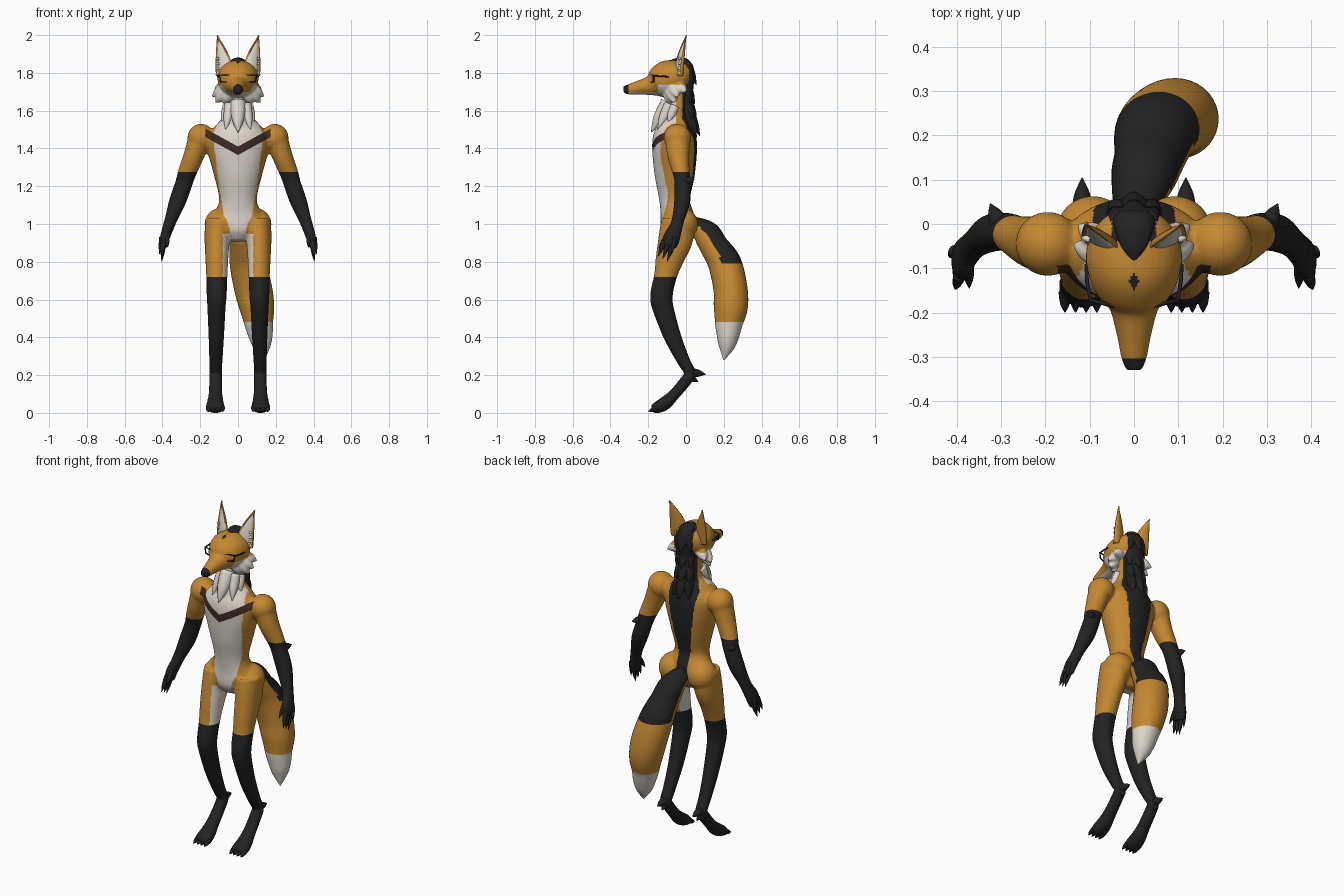
import bpy, bmesh
from mathutils import Vector

cube = bpy.data.objects.get("Cube")
if cube:
    bpy.data.objects.remove(cube, do_unlink=True)

# ---- materials ----
ORANGE, WHITE, BLACK, BROWN = range(4)
PALETTE = [("orange fur", (0.56, 0.25, 0.032)), ("cream fur", (0.72, 0.67, 0.60)),
           ("black fur", (0.016, 0.016, 0.017)), ("brown marking", (0.045, 0.022, 0.016))]
materials = []
for label, rgb in PALETTE:
    mat = bpy.data.materials.new(label)
    mat.use_nodes = True
    mat.diffuse_color = (*rgb, 1)
    shader = mat.node_tree.nodes["Principled BSDF"]
    shader.inputs["Base Color"].default_value = (*rgb, 1)
    shader.inputs["Roughness"].default_value = 0.8
    materials.append(mat)


# ---- helpers ----
def loft(bm, stations, segs=24, sub=6):
    """Smooth tube through (x, y, z, side radius, depth radius) stations."""
    pts = [Vector(s) for s in stations]
    pts = [pts[0]] + pts + [pts[-1]]
    path = []
    for a, b, c, d in zip(pts, pts[1:], pts[2:], pts[3:]):
        for k in range(sub):
            t = k / sub
            path.append(b + (c - a) * (t / 2) + (a * 2 - b * 5 + c * 4 - d) * (t * t / 2)
                        + (b * 3 - a - c * 3 + d) * (t ** 3 / 2))
    path.append(pts[-1])
    rings = []
    unit = bmesh.new()
    bmesh.ops.create_circle(unit, segments=segs, radius=1)
    circle = [v.co.copy() for v in unit.verts]
    unit.free()
    for i, p in enumerate(path):
        along = (path[min(i + 1, len(path) - 1)] - path[max(i - 1, 0)]).to_3d().normalized()
        ref = Vector((0, 1, 0)) if abs(along.x) > 0.9 else Vector((1, 0, 0))
        u = (ref - along * ref.dot(along)).normalized()
        v = along.cross(u)
        ra, rb = max(p[3], 0.001), max(p[4], 0.001)
        rings.append([bm.verts.new(p.to_3d() + u * (c.x * ra) + v * (c.y * rb)) for c in circle])
    faces = [bm.faces.new(rings[0]), bm.faces.new(rings[-1])]
    for lo, hi in zip(rings, rings[1:]):
        for j in range(segs):
            faces.append(bm.faces.new((lo[j - 1], lo[j], hi[j], hi[j - 1])))
    bmesh.ops.recalc_face_normals(bm, faces=faces)


def flip(stations, side):
    return [(s[0] * side, *s[1:]) for s in stations]


def pair(bm, stations, **options):
    for side in (1, -1):
        loft(bm, flip(stations, side), **options)


def spike(bm, root, tip, r, sides=(1, -1), thin=1.0):
    """Curved-in pointed tuft, claw or finger."""
    mid = (Vector(root) * 0.45 + Vector(tip) * 0.55)
    for side in sides:
        loft(bm, flip([(*root, r, r * thin), (*mid, r * 0.75, r * 0.75 * thin),
                       (*tip, 0.001, 0.001)], side), segs=10, sub=4)


def ball(bm, co, r):
    for side in (1, -1):
        made = bmesh.ops.create_uvsphere(bm, u_segments=24, v_segments=16, radius=r)
        bmesh.ops.translate(bm, verts=made["verts"], vec=(co[0] * side, co[1], co[2]))


def finish(name, bm, rule, voxel=0.0, planes=()):
    """Make the object, optionally fuse it into one skin, then paint by rule."""
    mesh = bpy.data.meshes.new(name)
    bm.to_mesh(mesh)
    bm.free()
    ob = bpy.data.objects.new(name, mesh)
    bpy.context.collection.objects.link(ob)
    if voxel:
        fuse = ob.modifiers.new("fuse", "REMESH")
        fuse.mode, fuse.voxel_size = "VOXEL", voxel
        soften = ob.modifiers.new("soften", "SMOOTH")
        soften.factor, soften.iterations = 0.5, 5
        graph = bpy.context.evaluated_depsgraph_get()
        ob.data = bpy.data.meshes.new_from_object(ob.evaluated_get(graph))
        ob.modifiers.clear()
    ob.data.materials.clear()
    for mat in materials:
        ob.data.materials.append(mat)
    bm = bmesh.new()
    bm.from_mesh(ob.data)
    for co, no in planes:
        bmesh.ops.bisect_plane(bm, geom=bm.verts[:] + bm.edges[:] + bm.faces[:],
                               plane_co=co, plane_no=no, dist=0.0001)
    for v in bm.verts:
        v.co.z = max(v.co.z, 0)
    bm.normal_update()
    for f in bm.faces:
        f.material_index = rule(f.calc_center_median(), f.normal)
        f.smooth = True
    bm.to_mesh(ob.data)
    bm.free()
    return ob


def plain(index):
    return lambda c, n: index


def lerp(table, z):
    for (z0, w0), (z1, w1) in zip(table, table[1:]):
        if z0 <= z <= z1:
            return w0 + (w1 - w0) * (z - z0) / (z1 - z0)
    return 0


# ---- body: torso, neck, arms and legs fused into one skin ----
bm = bmesh.new()
loft(bm, [(0, -.055, .91, .05, .05), (0, -.05, .96, .11, .085), (0, -.045, 1.03, .14, .09),
          (0, -.06, 1.12, .10, .08), (0, -.06, 1.25, .125, .105), (0, -.06, 1.38, .16, .118),
          (0, -.06, 1.46, .165, .115), (0, -.055, 1.52, .12, .09), (0, -.05, 1.57, .07, .06)], segs=40)
loft(bm, [(0, -.07, 1.47, .085, .1), (0, -.065, 1.55, .08, .08),
          (0, -.045, 1.64, .068, .06), (0, -.045, 1.74, .07, .06)])
ball(bm, (.195, -.045, 1.457), .073)
ball(bm, (.093, -.02, 1.0), .084)
pair(bm, [(.2, -.045, 1.46, .062, .068), (.235, -.04, 1.36, .054, .058), (.27, -.025, 1.27, .049, .045),
          (.285, -.018, 1.22, .046, .043), (.32, -.02, 1.12, .045, .043), (.353, -.04, 1.03, .034, .034),
          (.37, -.055, .98, .03, .036), (.386, -.075, .93, .026, .046), (.393, -.09, .88, .02, .042)])
pair(bm, [(.1, -.04, 1.02, .075, .09), (.11, -.055, .92, .067, .092), (.112, -.085, .82, .061, .076),
          (.112, -.11, .72, .056, .06), (.113, -.13, .62, .053, .06), (.114, -.12, .55, .048, .056),
          (.115, -.07, .40, .041, .046), (.117, -.01, .27, .035, .034), (.117, .022, .21, .034, .03),
          (.118, -.005, .165, .034, .031), (.119, -.06, .1, .037, .03), (.12, -.11, .052, .045, .036),
          (.12, -.15, .03, .05, .032), (.12, -.18, .02, .036, .02)])
BELLY = [(.93, .035), (1, .05), (1.05, .075), (1.2, .1), (1.4, .125), (1.47, .135), (1.55, .1), (1.8, .1)]
STRIPE = [(.95, .03), (1.1, .035), (1.3, .065), (1.5, .095), (1.56, .07), (1.8, .06)]
SLOPE, SOCK, GLOVE, BAND = 0.55, 0.72, 1.275, (1.365, 1.41)


def body_rule(c, n):
    x = abs(c.x)
    if (x > .2 and c.z < GLOVE) or (x < .2 and c.z < SOCK):
        return BLACK
    if c.y < -.05 and x < .175 and BAND[0] < c.z - SLOPE * x < BAND[1]:
        return BROWN
    if c.y > -.02 and n.y > .05 and x < lerp(STRIPE, c.z):
        return BLACK
    if c.y < -.055 and x < lerp(BELLY, c.z):
        return WHITE
    if x < .08 and c.z < (.95 if c.y < -.05 else .85):
        return WHITE
    return ORANGE


cuts = [((0, 0, h), (0, 0, 1)) for h in (SOCK, GLOVE)]
cuts += [((0, 0, h), (s * SLOPE, 0, 1)) for h in BAND for s in (1, -1)]
finish("body", bm, body_rule, voxel=.008, planes=cuts)

# ---- claws, fingers and joint spurs ----
bm = bmesh.new()
for i in range(3):
    y = -.065 - .024 * i
    spike(bm, (.393, y, .91), (.404, y - .035, .80 + .014 * i), .015)
spike(bm, (.375, -.09, .95), (.372, -.145, .875), .015)
spike(bm, (.405, -.06, .93), (.416, -.075, .84), .013)
spike(bm, (.3, -.01, 1.23), (.325, .046, 1.235), .024)
finish("fingers_and_elbow_spurs", bm, plain(BLACK))
bm = bmesh.new()
for i in range(4):
    x = .084 + .024 * i
    spike(bm, (x, -.155, .026), (x, -.2, .008), .015)
spike(bm, (.117, .015, .215), (.117, .105, .205), .026)
spike(bm, (.117, .01, .195), (.117, .065, .165), .02)
finish("toe_claws_and_heel_spurs", bm, plain(BLACK))

# ---- head with snout and cheek fur ----
bm = bmesh.new()
loft(bm, [(0, .03, 1.76, .03, .03), (0, .0, 1.77, .08, .08), (0, -.05, 1.775, .106, .092),
          (0, -.1, 1.765, .106, .1), (0, -.15, 1.748, .088, .083), (0, -.19, 1.733, .056, .053),
          (0, -.25, 1.722, .039, .037), (0, -.3, 1.713, .029, .028), (0, -.33, 1.712, .018, .018)], segs=36)
for root, tip in [((.07, -.07, 1.72), (.14, -.045, 1.672)), ((.065, -.08, 1.70), (.12, -.06, 1.64)),
                  ((.07, -.04, 1.73), (.128, .0, 1.70)), ((.045, -.09, 1.69), (.08, -.08, 1.635))]:
    spike(bm, root, tip, .035)


def head_rule(c, n):
    if c.y < -.304 or (c.y > -.04 and abs(c.x) < .05):
        return BLACK
    if abs(c.x) / .012 + abs(c.y + .13) / .02 < 1 and c.z > 1.8:
        return BLACK
    if c.z < 1.7 or (c.z < 1.737 and -.15 < c.y < .01):
        return WHITE
    return ORANGE


finish("head", bm, head_rule, voxel=.005, planes=[((0, -.304, 0), (0, 1, 0)), ((0, 0, 1.7), (0, 0, 1))])

# ---- eyes ----
bm = bmesh.new()
ball(bm, (.056, -.156, 1.772), .014)
finish("eyes", bm, plain(BLACK))

# ---- ears, cupped and cream inside ----
for side, label in ((1, "left_ear"), (-1, "right_ear")):
    bm = bmesh.new()
    loft(bm, flip([(.074, -.04, 1.785, .043, .022), (.077, -.035, 1.85, .042, .022),
                   (.09, -.025, 1.92, .027, .015), (.11, -.01, 2.0, .001, .001)], side))
    for v in bm.verts:
        v.co.y += (abs(v.co.x) - .08) * .35
    bm.normal_update()
    front = [f for f in bm.faces if f.normal.y < -.45 and f.calc_center_median().z > 1.79]
    bmesh.ops.inset_region(bm, faces=front, thickness=.003, depth=-.008)
    inner = {tuple(f.calc_center_median()) for f in front}
    finish(label, bm, lambda c, n: WHITE if tuple(c) in inner else ORANGE)
bm = bmesh.new()
for i in range(4):
    spike(bm, (.1, -.035, 1.80 + .025 * i), (.119, -.03, 1.79 + .028 * i), .009)
finish("ear_tufts", bm, plain(WHITE))

# ---- mane: crest over the skull and tufts down the neck ----
bm = bmesh.new()
loft(bm, [(0, -.085, 1.862, .004, .004), (0, -.045, 1.865, .032, .015), (0, .0, 1.845, .046, .028),
          (0, .018, 1.78, .052, .025), (0, .008, 1.68, .055, .028), (0, .01, 1.58, .06, .03),
          (0, .035, 1.48, .06, .022), (0, .045, 1.38, .03, .006)])
for y, z in ((.02, 1.80), (.012, 1.70), (.022, 1.61), (.038, 1.53)):
    spike(bm, (0, y - .005, z + .04), (0, y + .035, z - .065), .034, sides=(1,), thin=.6)
    spike(bm, (.03, y - .015, z + .03), (.05, y + .015, z - .06), .025)
finish("mane", bm, plain(BLACK))

# ---- throat ruff ----
bm = bmesh.new()
spike(bm, (.04, -.085, 1.63), (.066, -.15, 1.5), .032)
spike(bm, (.055, -.06, 1.62), (.085, -.095, 1.535), .028)
spike(bm, (0, -.09, 1.64), (0, -.185, 1.485), .045, sides=(1,))
finish("throat_ruff", bm, plain(WHITE))

# ---- tail ----
bm = bmesh.new()
loft(bm, [(0, -.01, 1.0, .04, .045), (.01, .06, .98, .06, .055), (.022, .11, .945, .074, .072),
          (.035, .15, .88, .08, .076), (.05, .205, .79, .094, .088), (.08, .235, .66, .1, .09),
          (.1, .237, .56, .092, .09), (.11, .227, .475, .076, .074), (.12, .222, .41, .064, .06),
          (.128, .215, .35, .045, .042), (.14, .2, .28, .002, .002)], segs=36, sub=8)


def tail_rule(c, n):
    if c.z < .48:
        return WHITE
    return BLACK if c.z > .79 and n.y * .8 + n.z * .6 > -.05 else ORANGE


finish("tail", bm, tail_rule, planes=[((0, 0, h), (0, 0, 1)) for h in (.48, .79)])


# ---- glasses ----
def wire(name, points, closed):
    curve = bpy.data.curves.new(name, "CURVE")
    curve.dimensions, curve.bevel_depth, curve.bevel_resolution = "3D", .0042, 2
    line = curve.splines.new("POLY")
    line.points.add(len(points) - 1)
    for point, co in zip(line.points, points):
        point.co = (*co, 1)
    line.use_cyclic_u = closed
    curve.materials.append(materials[BLACK])
    bpy.context.collection.objects.link(bpy.data.objects.new(name, curve))


for side, label in ((1, "left"), (-1, "right")):
    wire(label + "_lens_frame", flip([(.034, -.188, 1.79), (.098, -.172, 1.788),
                                      (.093, -.172, 1.753), (.042, -.188, 1.75)], side), True)
    wire(label + "_glasses_arm", flip([(.098, -.172, 1.785), (.106, -.13, 1.782), (.108, -.09, 1.78)], side), False)
wire("glasses_bridge", [(-.034, -.188, 1.785), (0, -.193, 1.79), (.034, -.188, 1.785)], False)
